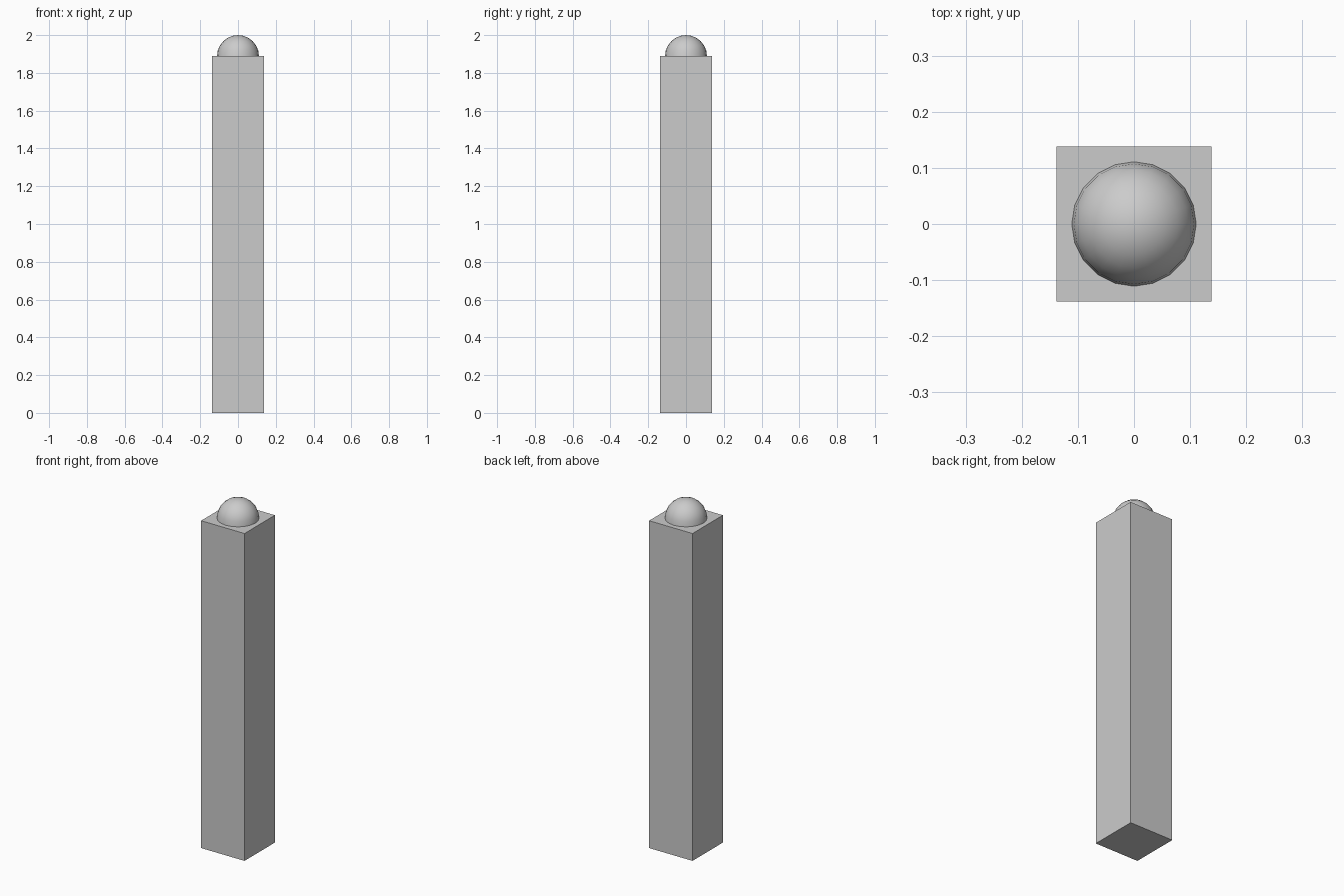
import bpy, bmesh

if "Cube" in bpy.data.objects:
    bpy.data.objects.remove(bpy.data.objects["Cube"])

HALF, TOP, R = 0.1385, 1.889, 0.111


def add_object(name, bm):
    mesh = bpy.data.meshes.new(name)
    bm.to_mesh(mesh)
    bm.free()
    obj = bpy.data.objects.new(name, mesh)
    bpy.context.collection.objects.link(obj)
    return obj


# Square post
bm = bmesh.new()
bmesh.ops.create_cube(bm, size=1)
for v in bm.verts:
    v.co = (v.co.x * 2 * HALF, v.co.y * 2 * HALF, (v.co.z + 0.5) * TOP)
add_object("post", bm)

# Rounded cap: upper half of a 20-sided sphere resting on the post
bm = bmesh.new()
bmesh.ops.create_uvsphere(bm, u_segments=20, v_segments=12, radius=R)
lower = [v for v in bm.verts if v.co.z < -1e-4]
bmesh.ops.delete(bm, geom=lower, context='VERTS')
bmesh.ops.translate(bm, verts=bm.verts[:], vec=(0, 0, TOP))
for f in bm.faces:
    f.smooth = True
add_object("dome_cap", bm)
